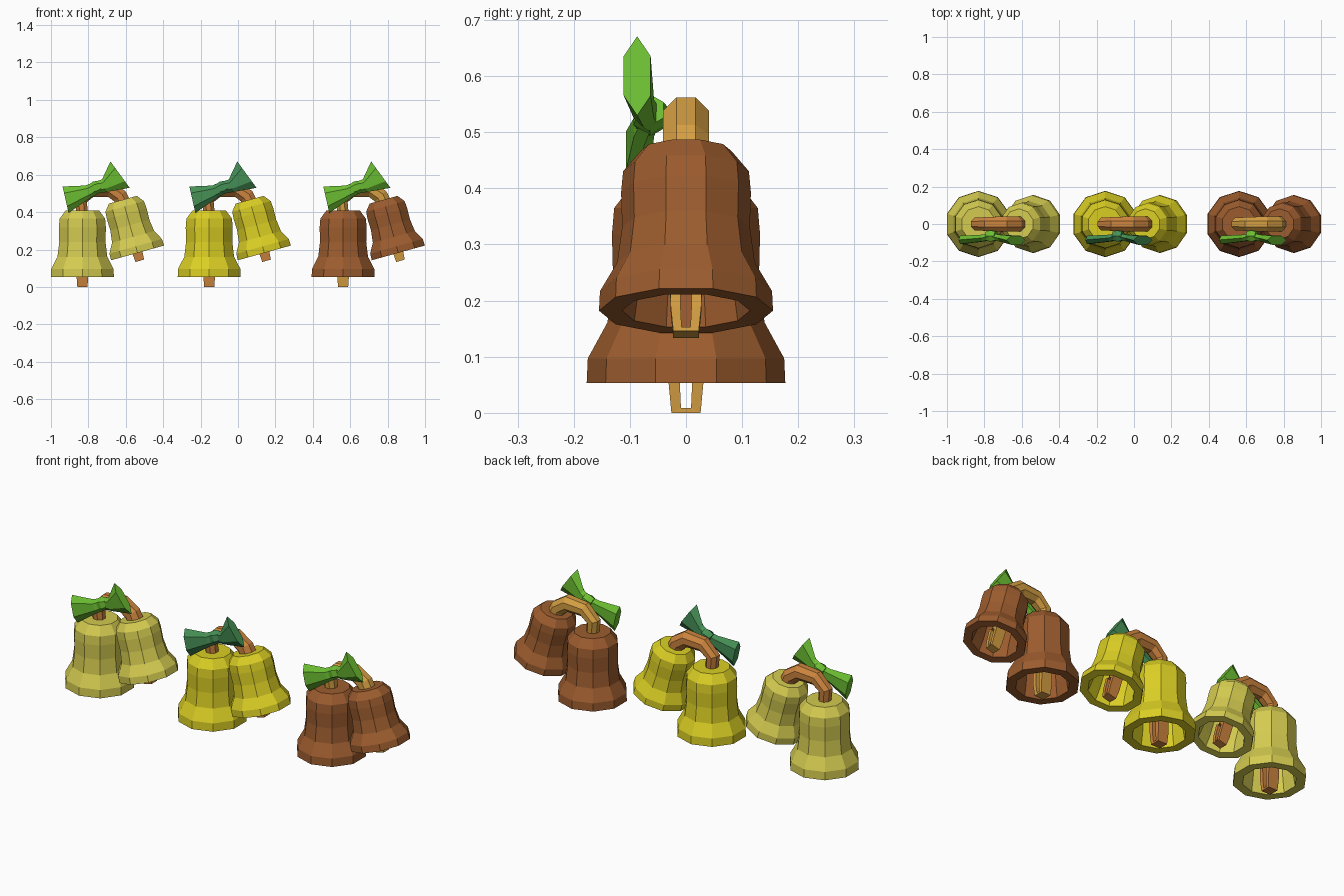
import bpy, bmesh, math
from mathutils import Vector, Matrix

if "Cube" in bpy.data.objects:
    bpy.data.objects.remove(bpy.data.objects["Cube"])


def srgb(r, g, b):
    def lin(c):
        c /= 255
        return c / 12.92 if c <= 0.04045 else ((c + 0.055) / 1.055) ** 2.4
    return (lin(r), lin(g), lin(b), 1)


def material(name, rgb):
    m = bpy.data.materials.new(name)
    m.diffuse_color = srgb(*rgb)
    m.use_nodes = True
    m.node_tree.nodes["Principled BSDF"].inputs["Base Color"].default_value = m.diffuse_color
    return m


def loft(name, rings, mat, matrix=None):
    """Skin a list of equal-length point rings and cap both ends."""
    bm = bmesh.new()
    vs = [[bm.verts.new(p) for p in ring] for ring in rings]
    n = len(rings[0])
    for a, b in zip(vs, vs[1:]):
        for i in range(n):
            j = (i + 1) % n
            bm.faces.new((a[i], a[j], b[j], b[i]))
    bm.faces.new(vs[0])
    bm.faces.new(vs[-1])
    bmesh.ops.recalc_face_normals(bm, faces=bm.faces[:])
    if matrix:
        bm.transform(matrix)
    me = bpy.data.meshes.new(name)
    bm.to_mesh(me)
    bm.free()
    me.materials.append(mat)
    ob = bpy.data.objects.new(name, me)
    bpy.context.collection.objects.link(ob)
    return ob


def circle(r, z, n=10):
    return [(r * math.cos(math.pi / 2 + math.tau * i / n),
             r * math.sin(math.pi / 2 + math.tau * i / n), z) for i in range(n)]


# Bell wall (radius, height above rim): outside from top to rim, then inside back up
BELL = [(0.093, 0.357), (0.128, 0.312), (0.132, 0.265), (0.13, 0.187), (0.14, 0.108),
        (0.175, 0.044), (0.177, 0), (0.130, 0), (0.118, 0.08), (0.112, 0.29), (0.08, 0.335)]
# Clapper loop: (outer y, outer z, inner y, inner z)
LOOP = [(-0.034, 0.09, -0.013, 0.08), (-0.031, 0, -0.011, 0), (-0.026, -0.053, -0.009, -0.044),
        (0.026, -0.053, 0.009, -0.044), (0.031, 0, 0.011, 0), (0.034, 0.09, 0.013, 0.08)]
# Stem path (x, z, radius)
STEM = [(0, 0.385, 0.031), (-0.008, 0.465, 0.035), (0.045, 0.515, 0.038),
        (0.145, 0.522, 0.042), (0.2, 0.485, 0.042), (0.222, 0.44, 0.042)]


def bell(name, bell_mat, wood_mat, matrix):
    loft(name, [circle(r, z) for r, z in BELL], bell_mat, matrix)
    rings = []
    for oy, oz, iy, iz in LOOP:
        w = 0.031 if oz >= 0 else 0.027
        rings.append([(-w, oy, oz), (w, oy, oz), (w, iy, iz), (-w, iy, iz)])
    loft(name + "_clapper", rings, wood_mat, matrix)
    loft(name + "_clapper_rod", [circle(0.034, 0.075, 8), circle(0.02, 0.34, 8)], wood_mat, matrix)


def stem(name, mat, x0):
    rings = []
    for i, (x, z, r) in enumerate(STEM):
        a, b = STEM[max(i - 1, 0)], STEM[min(i + 1, len(STEM) - 1)]
        t = Vector((b[0] - a[0], 0, b[1] - a[1])).normalized()
        side = Vector((-t.z, 0, t.x))
        ring = []
        for k in range(8):
            q = math.tau * (k + 0.5) / 8
            ring.append(Vector((x0 + x, 0, z)) + (side * math.cos(q) + Vector((0, 1, 0)) * math.sin(q)) * r * 1.05)
        rings.append(ring)
    loft(name, rings, mat)


def hexagon(a, b, y, depth):
    """Flattened six-sided section running from point a to point b (x, z)."""
    pts = []
    for t, d in ((0, 0), (0.25, -1), (0.75, -1), (1, 0), (0.75, 1), (0.25, 1)):
        pts.append((a[0] + (b[0] - a[0]) * t, y + d * depth, a[1] + (b[1] - a[1]) * t))
    return pts


def bow(name, mat, x0):
    m = Matrix.Translation((x0 + 0.07, 0, 0.53))
    # Wings flare from the knot to a wide end
    loft(name + "_right_wing", [hexagon((-0.008, 0.03), (0.015, -0.03), -0.065, 0.016),
                                hexagon((0.035, 0.045), (0.06, -0.022), -0.075, 0.018),
                                hexagon((0.08, 0.141), (0.183, 0), -0.087, 0.024)], mat, m)
    loft(name + "_left_wing", [hexagon((-0.008, 0.03), (0.015, -0.03), -0.065, 0.016),
                               hexagon((-0.055, 0.012), (-0.028, -0.055), -0.075, 0.018),
                               hexagon((-0.176, 0.007), (-0.144, -0.134), -0.085, 0.022)], mat, m)
    # Knot
    tilt = m @ Matrix.Rotation(math.radians(-22), 4, 'Y')
    loft(name + "_knot", [hexagon((x, h), (x, -h), -0.064, d)
                          for x, h, d in ((-0.026, 0.03, 0.024), (0, 0.036, 0.03), (0.026, 0.03, 0.024))],
         mat, tilt)


pale = material("pale yellow", (212, 203, 80))
gold = material("bright yellow", (218, 206, 36))
bronze = material("bronze brown", (156, 92, 46))
orange = material("orange wood", (204, 132, 62))
tan = material("tan wood", (212, 158, 66))
lime = material("lime green", (108, 190, 50))
teal = material("deep green", (70, 145, 86))

# Three pairs of bells, each with a curved stem and a bow
for label, x0, bm_, wm, rm in (("left", -0.832, pale, orange, lime),
                               ("middle", -0.154, gold, orange, teal),
                               ("right", 0.562, bronze, tan, lime)):
    bell(label + "_upright_bell", bm_, wm, Matrix.Translation((x0, 0, 0.053)))
    tilted = (Matrix.Translation((x0 + 0.295, 0, 0.182)) @ Matrix.Rotation(math.radians(-15.5), 4, 'Y')
              @ Matrix.Diagonal((0.876, 0.876, 0.826, 1)))
    bell(label + "_tilted_bell", bm_, wm, tilted)
    stem(label + "_stem", wm, x0)
    bow(label + "_bow", rm, x0)
